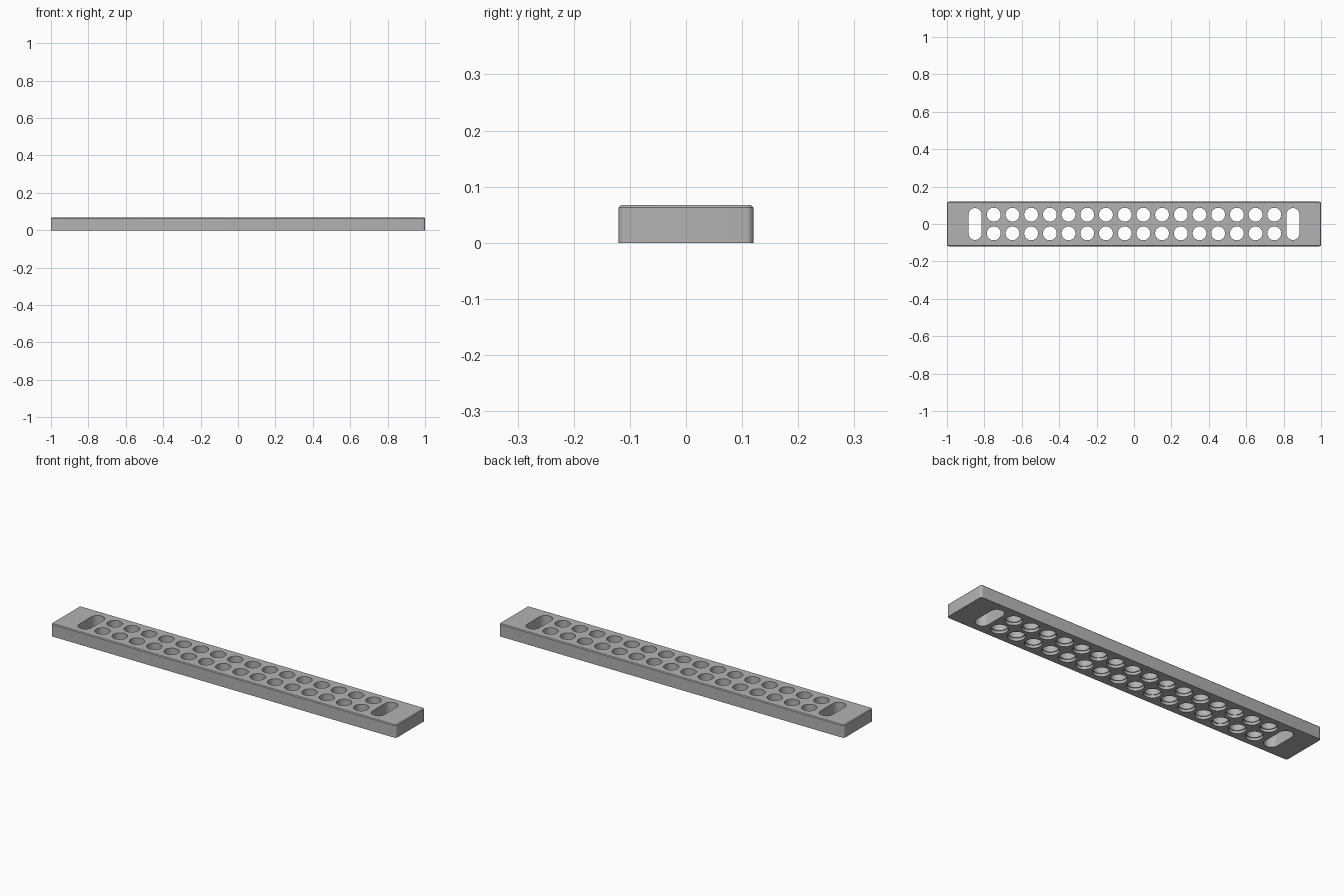
import bpy, bmesh, math

LENGTH, WIDTH, HEIGHT = 2.0, 0.24, 0.067

if "Cube" in bpy.data.objects:
    bpy.data.objects.remove(bpy.data.objects["Cube"], do_unlink=True)

grey = bpy.data.materials.new("plain grey")
grey.use_nodes = True
colour = (0.45, 0.45, 0.45, 1)
grey.diffuse_color = colour
grey.node_tree.nodes["Principled BSDF"].inputs["Base Color"].default_value = colour


def rounded_outline(length, width, radius, steps):
    """Rounded rectangle, counter-clockwise."""
    points = []
    for i, (sx, sy) in enumerate([(1, 1), (-1, 1), (-1, -1), (1, -1)]):
        for k in range(steps + 1):
            a = math.pi / 2 * (i + k / steps)
            p = (sx * (length / 2 - radius) + radius * math.cos(a),
                 sy * (width / 2 - radius) + radius * math.sin(a))
            points.append(p)
    return points


def add_loft(bm, sections, cx=0, cy=0):
    """Closed solid through (outline, z) sections of equal point count."""
    rings = [[bm.verts.new((cx + x, cy + y, z)) for x, y in outline]
             for outline, z in sections]
    n = len(rings[0])
    bm.faces.new(reversed(rings[0]))
    bm.faces.new(rings[-1])
    for low, high in zip(rings, rings[1:]):
        for i in range(n):
            j = (i + 1) % n
            bm.faces.new((low[i], low[j], high[j], high[i]))


def circle(radius, sides=32):
    return [(radius * math.cos(2 * math.pi * i / sides),
             radius * math.sin(2 * math.pi * i / sides)) for i in range(sides)]


def make_object(name, bm):
    mesh = bpy.data.meshes.new(name)
    bm.to_mesh(mesh)
    bm.free()
    obj = bpy.data.objects.new(name, mesh)
    mesh.materials.append(grey)
    bpy.context.collection.objects.link(obj)
    return obj


# Bar with rounded corners and a narrow chamfer on the top edge
bm = bmesh.new()
full = rounded_outline(LENGTH, WIDTH, 0.012, 6)
inset = rounded_outline(LENGTH - 0.008, WIDTH - 0.008, 0.008, 6)
add_loft(bm, [(full, 0), (full, HEIGHT - 0.004), (inset, HEIGHT)])
bar = make_object("perforated_bar", bm)

# Round holes, stepped wider at the underside, and an end slot on each side
bm = bmesh.new()
bore, step = circle(0.037), circle(0.041)
for column in range(16):
    for y in (-0.05, 0.05):
        add_loft(bm, [(step, -0.02), (step, 0.014), (bore, 0.014), (bore, 0.1)],
                 -0.75 + 0.1 * column, y)
slot = rounded_outline(0.07, 0.17, 0.0349, 8)
for x in (-0.85, 0.85):
    add_loft(bm, [(slot, -0.02), (slot, 0.1)], x)
cutter = make_object("hole_cutter", bm)
cutter.hide_render = True

cut = bar.modifiers.new("holes", "BOOLEAN")
cut.operation = "DIFFERENCE"
cut.solver = "EXACT"
cut.object = cutter

bpy.ops.object.select_all(action="DESELECT")
bar.select_set(True)
bpy.context.view_layer.objects.active = bar
bpy.ops.object.modifier_apply(modifier=cut.name)
bpy.data.objects.remove(cutter, do_unlink=True)
bpy.ops.object.shade_smooth_by_angle(angle=math.radians(30))
